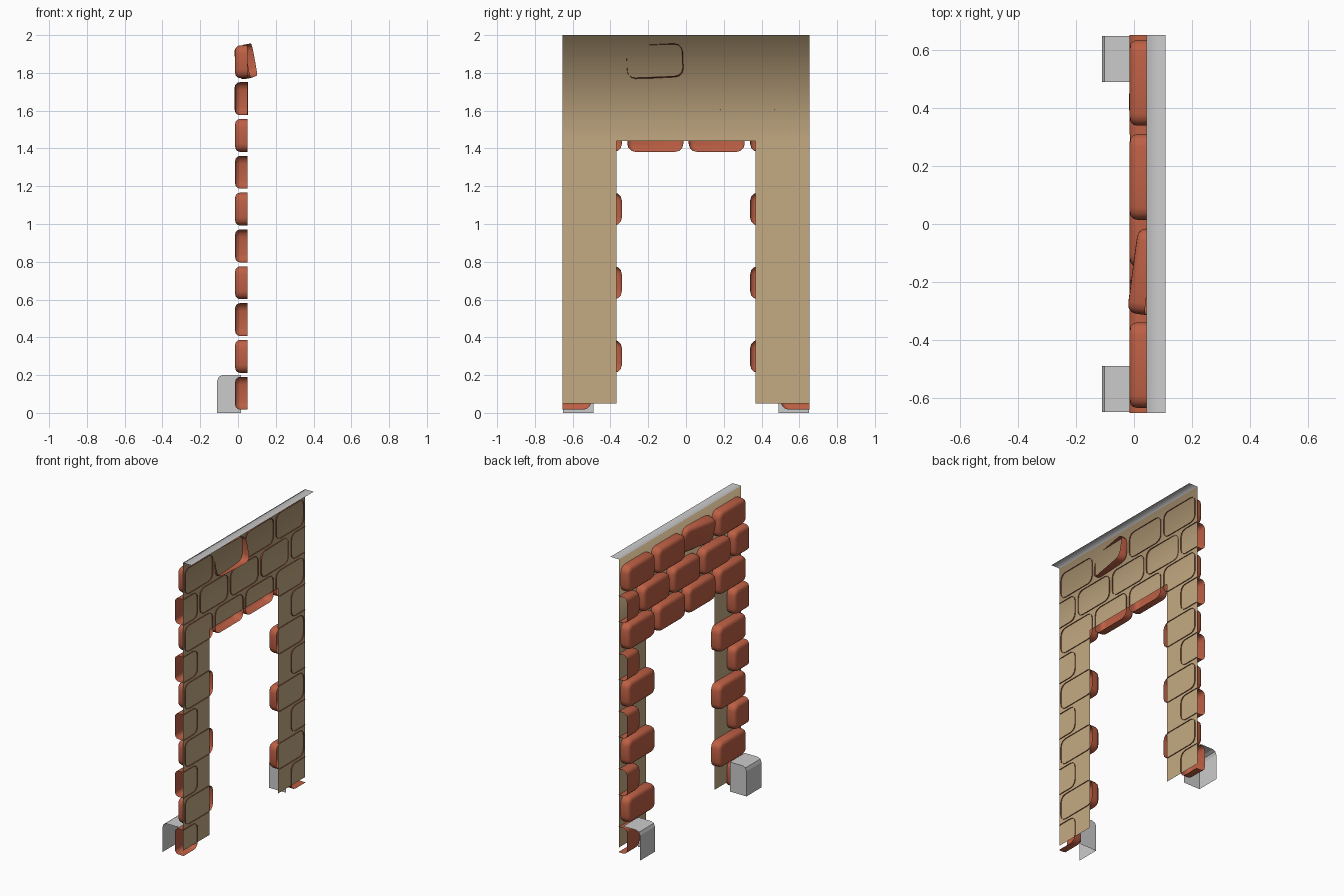
import bpy, bmesh, math
from mathutils import Matrix, Euler

if "Cube" in bpy.data.objects:
    bpy.data.objects.remove(bpy.data.objects["Cube"])


def mat(name, rgb):
    m = bpy.data.materials.new(name)
    m.diffuse_color = (*rgb, 1)
    m.use_nodes = True
    m.node_tree.nodes["Principled BSDF"].inputs["Base Color"].default_value = m.diffuse_color
    return m


BRICK = mat("brick_red", (0.51, 0.115, 0.058))
MORTAR = mat("mortar_tan", (0.55, 0.40, 0.225))
STONE = mat("stone_grey", (0.60, 0.60, 0.60))


def finish(name, bm, mats):
    me = bpy.data.meshes.new(name)
    bm.to_mesh(me)
    bm.free()
    for m in mats:
        me.materials.append(m)
    ob = bpy.data.objects.new(name, me)
    bpy.context.collection.objects.link(ob)
    return ob


def face(bm, pts):
    return bm.faces.new([bm.verts.new(p) for p in pts])


EDGE, FRONT, RIM, PANEL = 0.653, -0.015, 0.05, 0.044
LENGTH, HEIGHT, PITCH, ROW = 0.296, 0.174, 0.325, 0.195


def brick(name, y, z, rot=(0, 0, 0), push=0.0):
    """Rounded brick, open at the back; cut off flat at the wall ends."""
    bm = bmesh.new()
    depth = RIM - FRONT
    bmesh.ops.create_cube(bm, size=1, matrix=Matrix.Diagonal((depth, LENGTH, HEIGHT, 1)))
    back = [f for f in bm.faces if f.normal.x > 0.9]
    bmesh.ops.delete(bm, geom=back, context='FACES_ONLY')
    # round the outline corners, then the front rim
    corners = [e for e in bm.edges if abs(e.verts[0].co.x - e.verts[1].co.x) > 0.01]
    bmesh.ops.bevel(bm, geom=corners, offset=0.042, segments=3, profile=0.5, affect='EDGES')
    front = [e for e in bm.edges if all(v.co.x < -depth / 2 + 1e-4 for v in e.verts)]
    bmesh.ops.bevel(bm, geom=front, offset=0.026, segments=3, profile=0.5, affect='EDGES')
    turn = Euler([math.radians(a) for a in rot]).to_matrix().to_4x4()
    centre = ((RIM + FRONT) / 2 + push, y, z)
    bmesh.ops.transform(bm, matrix=Matrix.Translation(centre) @ turn, verts=bm.verts)
    if abs(y) + LENGTH / 2 > EDGE + 0.02:
        s = math.copysign(1, y)
        bmesh.ops.bisect_plane(bm, geom=bm.verts[:] + bm.edges[:] + bm.faces[:],
                               plane_co=(0, s * EDGE, 0), plane_no=(0, s, 0), clear_outer=True)
    for f in bm.faces:
        f.smooth = True
    finish(name, bm, [BRICK])


# brick courses: staggered, only jambs below the lintel
for r in range(10):
    z = 0.104 + r * ROW
    if r % 2:
        ys = [(i - 1.5) * PITCH for i in range(4)]
    else:
        ys = [(i - 2) * PITCH for i in range(5)]
    for i, y in enumerate(ys):
        if r < 7 and abs(y) < 0.4:
            continue
        rot, push = (0, 0, 0), 0.0
        if r == 9 and i == 1:        # loose brick
            rot, push = (3, -10, -8), 0.02
        if r == 8 and i == 3:        # slightly twisted brick
            rot = (0, 0, 1.2)
        brick(f"brick_{r + 1}_{i + 1}", y, z, rot, push)

# mortar sheet: two jambs, a lintel, and the grey top strip folded off it
bm = bmesh.new()
for s in (-1, 1):
    a, b = sorted((s * EDGE, s * 0.367))
    face(bm, [(PANEL, a, 0.05), (PANEL, b, 0.05), (PANEL, b, 1.44), (PANEL, a, 1.44)])
lintel = face(bm, [(PANEL, -EDGE, 1.44), (PANEL, EDGE, 1.44), (PANEL, EDGE, 2), (PANEL, -EDGE, 2)])
_, _, tr, tl = lintel.verts
strip = bm.faces.new([tl, tr, bm.verts.new((0.109, EDGE, 2)), bm.verts.new((0.109, -EDGE, 2))])
strip.material_index = 1
for f in bm.faces:
    f.smooth = True
finish("mortar_panel_and_top_strip", bm, [MORTAR, STONE])

# stone foot blocks: rounded top edge, open at outer end and underneath
PROFILE = [(-0.11, 0), (-0.11, 0.17), (-0.102, 0.191), (-0.083, 0.2), (0.015, 0.2)]
for s, side in ((-1, "front"), (1, "rear")):
    bm = bmesh.new()
    for (x0, z0), (x1, z1) in zip(PROFILE, PROFILE[1:]):
        face(bm, [(x0, s * 0.49, z0), (x0, s * 0.65, z0), (x1, s * 0.65, z1), (x1, s * 0.49, z1)])
    face(bm, [(x, s * 0.49, z) for x, z in PROFILE + [(0.015, 0)]])
    bmesh.ops.remove_doubles(bm, verts=bm.verts, dist=1e-4)
    bmesh.ops.recalc_face_normals(bm, faces=bm.faces)
    if any(f.normal.z < -0.9 for f in bm.faces):
        bmesh.ops.reverse_faces(bm, faces=bm.faces)
    finish(side + "_foot_block", bm, [STONE])
